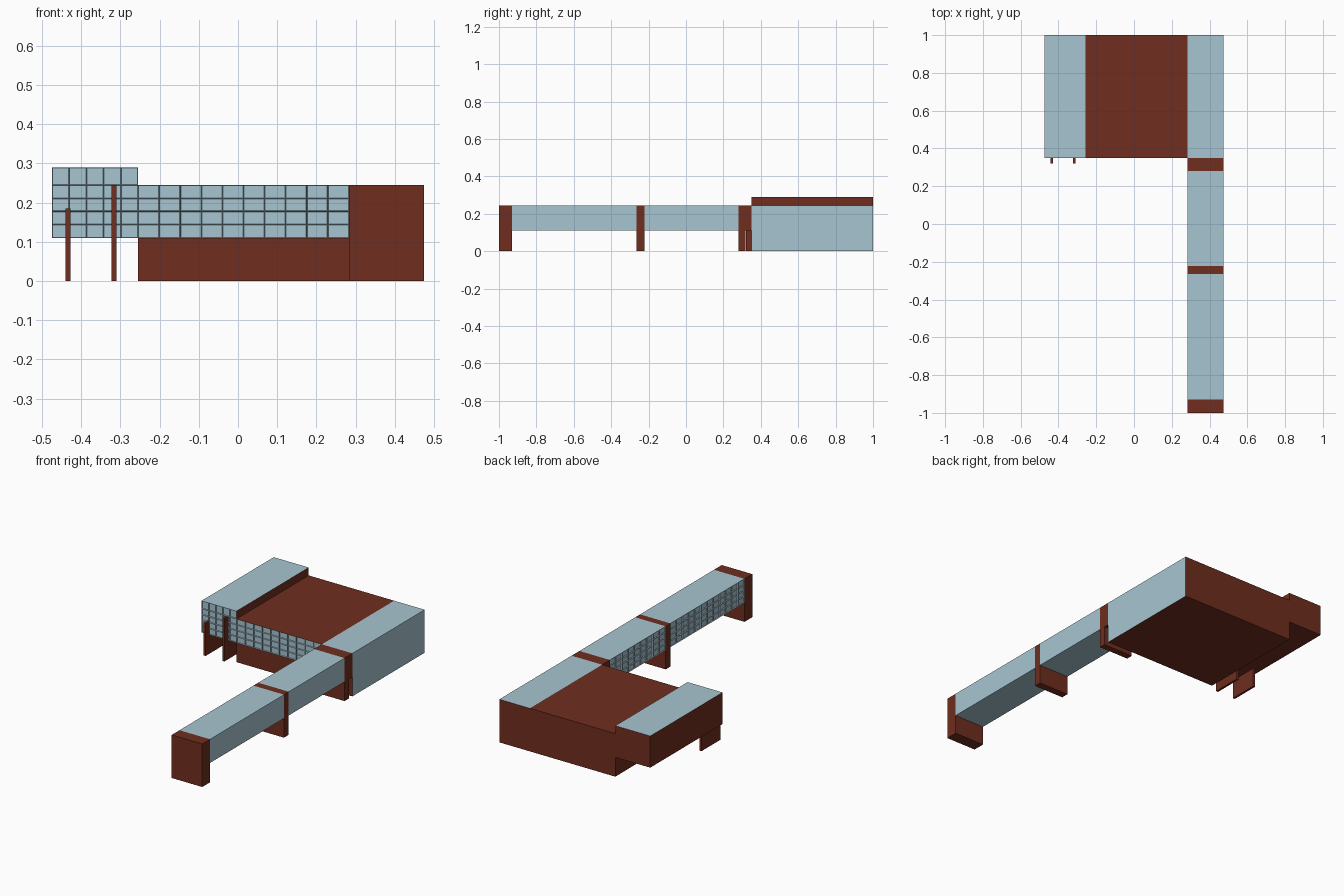
import bpy, bmesh

if "Cube" in bpy.data.objects:
    bpy.data.objects.remove(bpy.data.objects["Cube"])

def material(name, rgb):
    m = bpy.data.materials.new(name)
    m.diffuse_color = (*rgb, 1)
    m.use_nodes = True
    m.node_tree.nodes["Principled BSDF"].inputs["Base Color"].default_value = m.diffuse_color
    return m

BROWN = material("brown_cladding", (0.16, 0.027, 0.014))
BLUE = material("pale_blue", (0.39, 0.56, 0.64))

SIDES = {"-x": (0, 4, 7, 3), "+x": (1, 2, 6, 5), "-y": (0, 1, 5, 4),
         "+y": (3, 7, 6, 2), "-z": (0, 3, 2, 1), "+z": (4, 5, 6, 7)}

def finish(bm, name):
    me = bpy.data.meshes.new(name)
    bm.to_mesh(me)
    bm.free()
    me.materials.append(BROWN)
    me.materials.append(BLUE)
    ob = bpy.data.objects.new(name, me)
    bpy.context.collection.objects.link(ob)
    return ob

def box(name, x, y, z, blue=(), skip=()):
    """Box from ranges; sides listed in blue are blue, sides in skip are left open."""
    bm = bmesh.new()
    corners = [(0, 0), (1, 0), (1, 1), (0, 1)]
    vs = [bm.verts.new((x[i], y[j], z[k])) for k in (0, 1) for i, j in corners]
    for side, idx in SIDES.items():
        if side not in skip:
            f = bm.faces.new([vs[i] for i in idx])
            f.material_index = int(side in blue)
    return finish(bm, name)

def window_wall(name, u, cols, rows, place):
    """Grid of recessed panes; place(u, z) gives the point on the wall."""
    bm = bmesh.new()
    us = [u[0] + (u[1] - u[0]) * i / cols for i in range(cols + 1)]
    grid = [[bm.verts.new(place(a, z)) for a in us] for z in rows]
    for r in range(len(rows) - 1):
        for c in range(cols):
            f = bm.faces.new((grid[r][c], grid[r][c + 1],
                              grid[r + 1][c + 1], grid[r + 1][c]))
            f.material_index = 1
    panes = bm.faces[:]
    bmesh.ops.inset_individual(bm, faces=panes, thickness=0.0035)
    bmesh.ops.inset_individual(bm, faces=panes, thickness=0.002, depth=-0.006)
    return finish(bm, name)

ROWS = [0.11, 0.144, 0.178, 0.211, 0.245]
X0, X1, X2, X3 = -0.475, -0.255, 0.283, 0.475
FRONT, BACK = 0.35, 1.0
ALL = tuple(SIDES)

# Main hall: solid base, glazed upper floor
box("hall_base", (X1, X2), (FRONT, BACK), (0, 0.11), skip=("+x", "+z"))
box("hall_upper", (X1, X2), (FRONT, BACK), (0.11, 0.245), skip=("-x", "+x", "-y", "-z"))
window_wall("hall_windows", (X1, X2), 10, ROWS, lambda a, z: (a, FRONT, z))

# Raised left wing
box("left_wing", (X0, X1), (FRONT, BACK), (0.11, 0.29), blue=("+z",), skip=("-y",))
window_wall("left_wing_windows", (X0, X1), 5, ROWS + [0.29], lambda a, z: (a, FRONT, z))

# Right block
box("right_block", (X2, X3), (FRONT, BACK), (0, 0.245), blue=("+z", "+x"), skip=("-x",))

# Fins holding up the wing
box("outer_fin", (-0.441, -0.428), (0.32, 0.49), (0, 0.185))
box("inner_fin", (-0.323, -0.31), (0.32, 0.49), (0, 0.245))

# Bridge piers
for n, (a, b) in enumerate([(-1.0, -0.93), (-0.265, -0.222), (0.28, 0.318)]):
    box(f"bridge_pier_{n + 1}", (X2, X3), (a, b), (0, 0.245))
box("bridge_link", (X2, X3), (0.318, FRONT), (0.11, 0.245), skip=("-y", "+y"))

# Bridge spans, glazed on the courtyard side
for n, (a, b, cols) in enumerate([(-0.93, -0.265, 12), (-0.222, 0.28, 9)]):
    box(f"bridge_span_{n + 1}", (X2, X3), (a, b), (0.11, 0.245),
        blue=ALL, skip=("-x", "-y", "+y"))
    window_wall(f"bridge_windows_{n + 1}", (b, a), cols, ROWS, lambda u, z: (X2, u, z))
